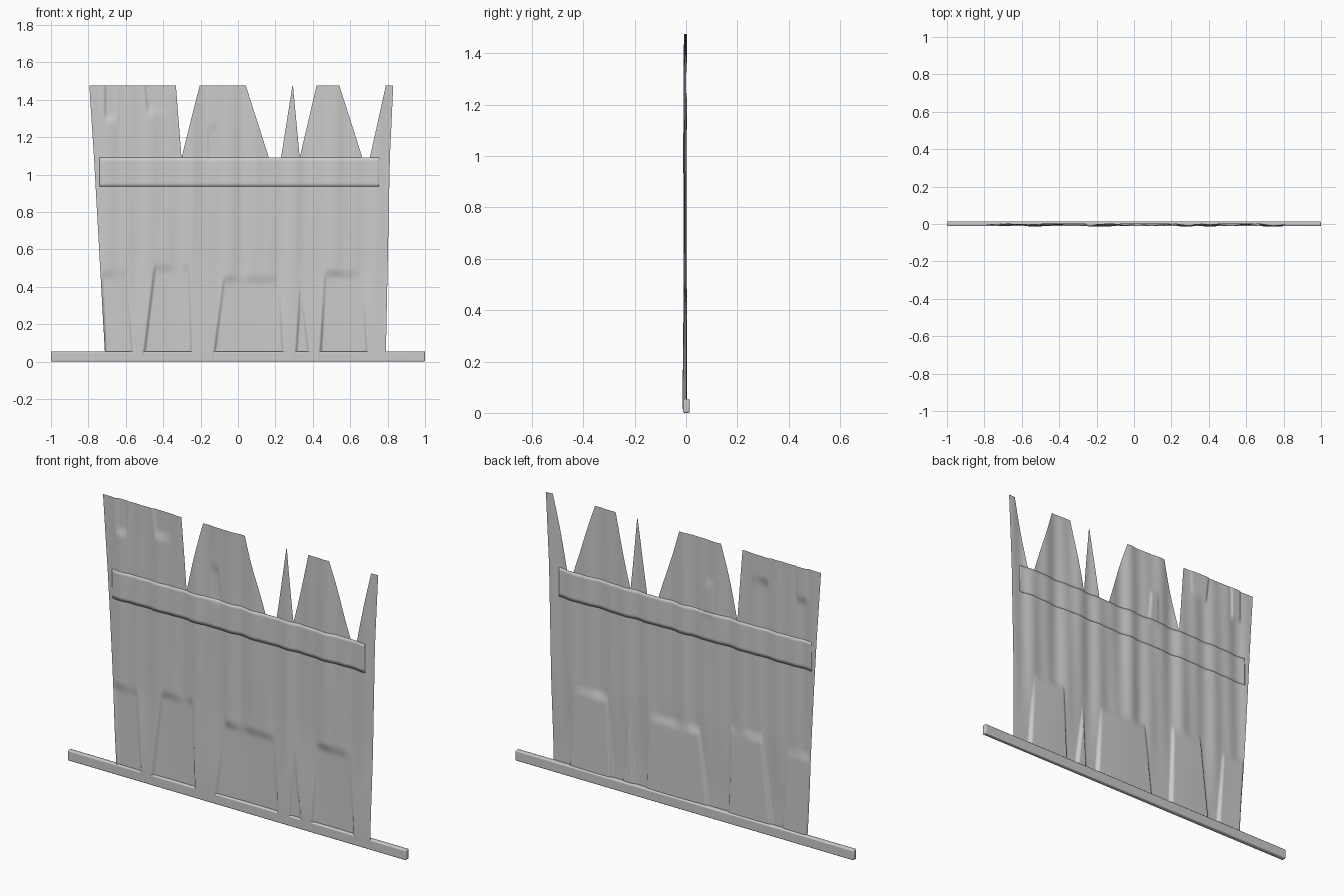
import bpy, bmesh
from math import sin

if "Cube" in bpy.data.objects:
    bpy.data.objects.remove(bpy.data.objects["Cube"])

TOP, BAND_TOP, BAND_LOW = 1.475, 1.09, 0.935

# areas pushed back from the cloth: z low, z high, x range at low, x range at high
RECESSES = [
    (-0.1, 0.50, -0.715, -0.555, -0.74, -0.59),
    (-0.1, 0.53, -0.515, -0.24, -0.45, -0.255),
    (-0.1, 0.47, -0.14, 0.25, -0.08, 0.225),
    (-0.1, 0.46, 0.30, 0.39, 0.33, 0.335),
    (-0.1, 0.50, 0.43, 0.70, 0.46, 0.67),
    (1.27, 1.60, -0.72, -0.645, -0.72, -0.64),
    (1.31, 1.60, -0.49, -0.38, -0.52, -0.37),
    (1.05, 1.28, -0.17, -0.09, -0.17, -0.11),
]


def lerp(a, b, t):
    return a + (b - a) * t


def ramp(v, width):
    t = max(0.0, min(1.0, v / width))
    return t * t * (3 - 2 * t)


def depth(x, z):
    """Pleated cloth depth with set-back panels between the hanging strips."""
    wave = (0.5 * sin(31 * x + 1.2 * sin(5 * x) + 0.8 * z)
            + 0.3 * sin(57 * x + 1.3 - z) + 0.2 * sin(17 * x + 2.5 * z))
    front = lerp(-0.0131, -0.004 + 0.0065 * wave, ramp(z - 0.06, 0.5))
    back = 0.002 + 0.002 * sin(14 * x + 2 * z)
    m = 0.0
    for z0, z1, a0, b0, a1, b1 in RECESSES:
        if z0 < z < z1:
            t = (z - max(z0, 0)) / (z1 - max(z0, 0))
            a, b = lerp(a0, a1, t), lerp(b0, b1, t)
            m = max(m, ramp(x - a, 0.018) * ramp(b - x, 0.018)
                    * ramp(z1 - z, 0.06) * ramp(z - z0, 0.06))
    return lerp(front, back, m)


def sheet(name, z0, z1, low, high, nx, nz):
    """Pleated trapezoid between two x ranges."""
    bm = bmesh.new()
    rows = []
    for j in range(nz + 1):
        t = j / nz
        z = lerp(z0, z1, t)
        a, b = lerp(low[0], high[0], t), lerp(low[1], high[1], t)
        xs = [lerp(a, b, i / nx) for i in range(nx + 1)]
        rows.append([bm.verts.new((x, depth(x, z), z)) for x in xs])
    for r, s in zip(rows, rows[1:]):
        for i in range(nx):
            bm.faces.new((r[i], r[i + 1], s[i + 1], s[i]))
    for f in bm.faces:
        f.smooth = True
    me = bpy.data.meshes.new(name)
    bm.to_mesh(me)
    bm.free()
    ob = bpy.data.objects.new(name, me)
    bpy.context.collection.objects.link(ob)
    return ob


# main cloth up to the band's top edge
sheet("lower_cloth", 0.015, BAND_TOP, (-0.71, 0.79), (-0.77, 0.812), 300, 80)

# torn pieces above the band
for i, (low, high) in enumerate([
    ((-0.77, -0.302), (-0.795, -0.332)),
    ((-0.302, 0.165), (-0.205, 0.042)),
    ((0.23, 0.33), (0.291, 0.294)),
    ((0.33, 0.665), (0.42, 0.542)),
    ((0.705, 0.812), (0.79, 0.83)),
]):
    sheet(f"torn_piece_{i + 1}", BAND_TOP, TOP, low, high,
          max(12, int((low[1] - low[0]) * 180)), 30)

# white stripe wrapped on both faces of the cloth
band = sheet("white_band", BAND_LOW, BAND_TOP, (-0.74, 0.755), (-0.74, 0.755), 200, 8)
white = bpy.data.materials.new("white")
white.diffuse_color = (1, 1, 1, 1)
white.use_nodes = True
white.node_tree.nodes["Principled BSDF"].inputs["Base Color"].default_value = white.diffuse_color
band.data.materials.append(white)
mod = band.modifiers.new("thickness", 'SOLIDIFY')
mod.thickness = 0.002
mod.offset = 0

# bottom rail with rounded edges
bpy.ops.mesh.primitive_cube_add(size=1, location=(0, 0.001, 0.0275))
rail = bpy.context.object
rail.name = "bottom_rail"
rail.scale = (2, 0.026, 0.055)
bpy.ops.object.transform_apply(location=False, rotation=False, scale=True)
mod = rail.modifiers.new("rounded", 'BEVEL')
mod.width = 0.006
mod.segments = 3
bpy.ops.object.shade_smooth_by_angle()
